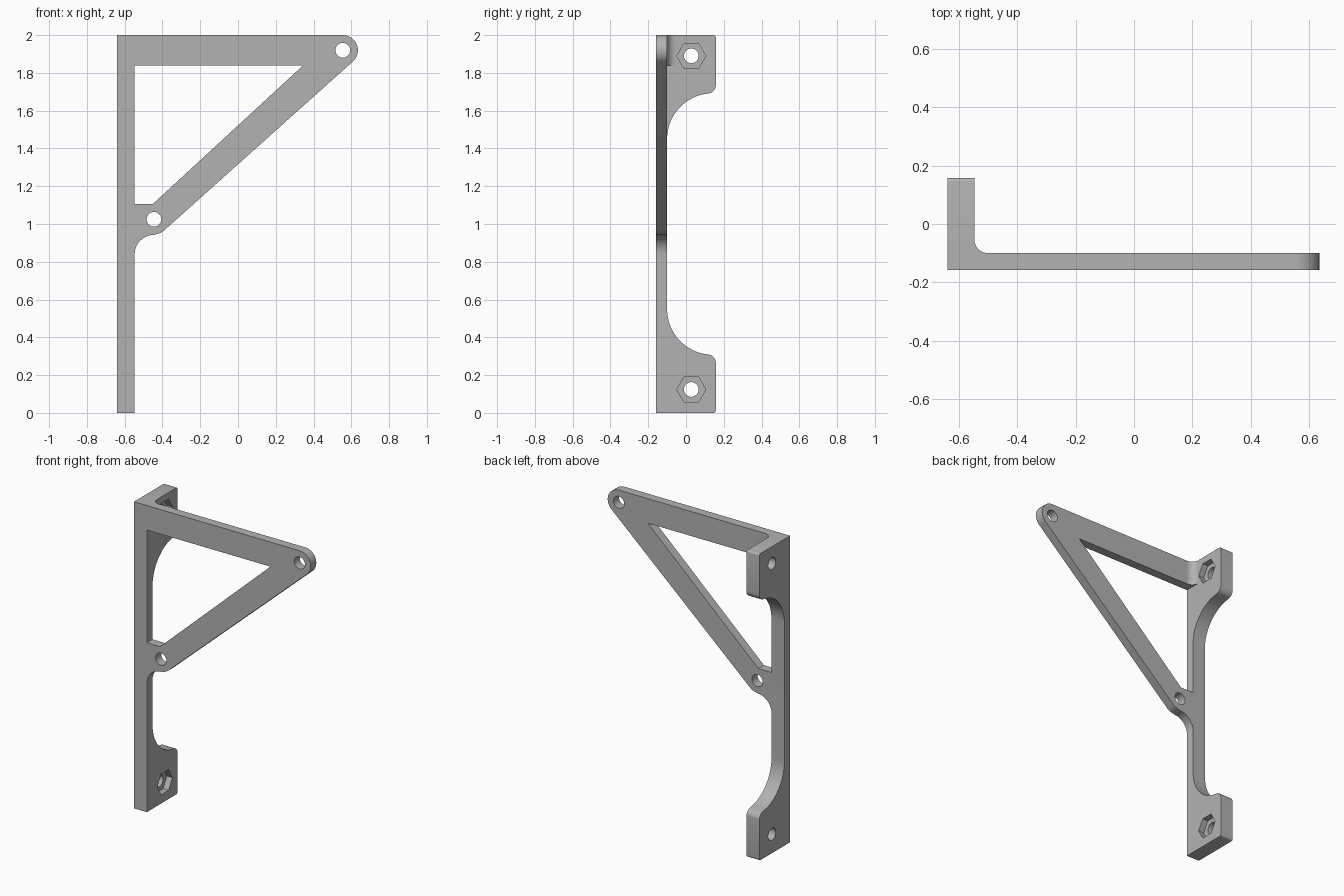
import bpy
import bmesh
from math import cos, sin, pi, radians, atan2
from mathutils import Vector

if "Cube" in bpy.data.objects:
    bpy.data.objects.remove(bpy.data.objects["Cube"], do_unlink=True)

L, R = -0.64, -0.547          # post sides in x
FRONT, BACK, REAR = -0.158, -0.1, 0.158   # plate front, plate back, tab end in y

grey = bpy.data.materials.new("plain grey")
grey.use_nodes = True
grey.diffuse_color = (0.45, 0.45, 0.45, 1)
grey.node_tree.nodes["Principled BSDF"].inputs["Base Color"].default_value = (0.45, 0.45, 0.45, 1)


def arc(cx, cy, r, a0, a1, n=16):
    angles = [radians(a0 + (a1 - a0) * i / n) for i in range(n + 1)]
    return [(cx + r * cos(a), cy + r * sin(a)) for a in angles]


def prism(name, profile, axis, lo, hi):
    """Extrude a 2D profile along x, y or z between lo and hi."""
    place = {"x": lambda u, v, w: (w, u, v),
             "y": lambda u, v, w: (u, w, v),
             "z": lambda u, v, w: (u, v, w)}[axis]
    bm = bmesh.new()
    face = bm.faces.new([bm.verts.new(place(u, v, lo)) for u, v in profile])
    new = bmesh.ops.extrude_face_region(bm, geom=[face])["geom"]
    bmesh.ops.translate(bm, vec=Vector(place(0, 0, hi - lo)),
                        verts=[g for g in new if isinstance(g, bmesh.types.BMVert)])
    bmesh.ops.recalc_face_normals(bm, faces=bm.faces)
    mesh = bpy.data.meshes.new(name)
    bm.to_mesh(mesh)
    bm.free()
    mesh.materials.append(grey)
    obj = bpy.data.objects.new(name, mesh)
    bpy.context.collection.objects.link(obj)
    return obj


def combine(target, tool, operation):
    tool.hide_render = True
    mod = target.modifiers.new("join", "BOOLEAN")
    mod.operation, mod.solver, mod.object = operation, "EXACT", tool
    bpy.context.view_layer.objects.active = target
    bpy.ops.object.modifier_apply(modifier=mod.name)
    bpy.data.objects.remove(tool, do_unlink=True)


# Front plate: post, top arm, diagonal brace and hub
tip, hub, rad = (0.555, 1.92), (-0.445, 1.025), 0.08
lean = math_angle = atan2(tip[1] - hub[1], tip[0] - hub[0]) * 180 / pi - 90
outline = [(L, 0), (R, 0)]
outline += arc(hub[0], 0.84, hub[0] - R - 0.0 if hub[0] > R else rad, 180, 90)
outline += arc(*hub, rad, -90, lean, 8)[1:]
outline += arc(*tip, rad, lean, 90, 24)
outline += [(L, 2)]
bracket = prism("bracket", outline, "y", FRONT, BACK)
window = [(R, 1.84), (0.345, 1.84), (-0.452, 1.105), (R, 1.105)]
combine(bracket, prism("window_cutter", window, "y", -0.3, 0.0), "DIFFERENCE")

# Side flange with two mounting tabs, mirrored about mid height
half = [(BACK, 1.45)] + arc(0.142, 1.45, 0.242, 180, 96, 20)[1:]
half += arc(0.114, 1.735, 0.044, -84, 0, 8)
half += arc(REAR - 0.012, 1.988, 0.012, 0, 90, 4)
lower = [(y, max(0, 2.0 - z)) for y, z in reversed(half)]
flange = [(FRONT, 0)] + lower + half + [(FRONT, 2)]
combine(bracket, prism("flange", flange, "x", L, R), "UNION")

# Inside fillet between the top arm and the upper tab
fr = 0.047
fillet = arc(R + fr, BACK + fr, fr, 180, 270, 10)
fillet += [(R + fr, BACK - 0.02), (R - 0.02, BACK - 0.02), (R - 0.02, BACK + fr)]
combine(bracket, prism("fillet", fillet, "z", 1.84, 2.0), "UNION")

# Pivot holes through the plate
for x, z in (tip, hub):
    combine(bracket, prism("pin_cutter", arc(x, z, 0.039, 0, 345, 23), "y", -0.3, 0.0), "DIFFERENCE")

# Bolt holes with hexagonal nut pockets in the tabs
for z in (0.124, 1.89):
    combine(bracket, prism("bolt_cutter", arc(0.028, z, 0.039, 0, 345, 23), "x", -0.8, -0.4), "DIFFERENCE")
    combine(bracket, prism("nut_cutter", arc(0.028, z, 0.077, 0, 300, 5), "x", R - 0.04, -0.4), "DIFFERENCE")

# Smooth curves, keep edges sharp
bpy.ops.object.select_all(action="DESELECT")
bracket.select_set(True)
bpy.context.view_layer.objects.active = bracket
bpy.ops.object.shade_smooth_by_angle(angle=radians(30))
